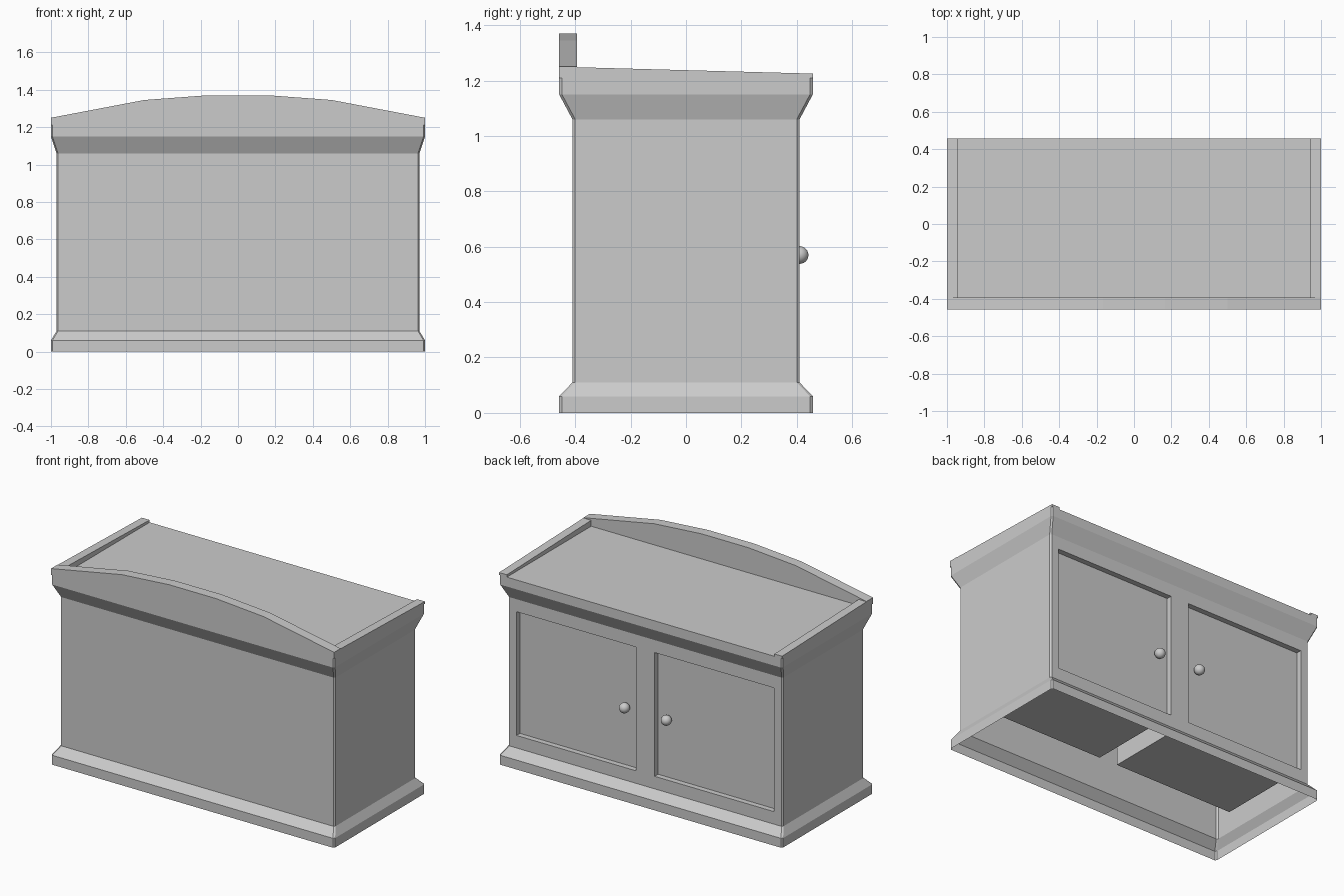
import bpy, bmesh
from mathutils import Matrix

if "Cube" in bpy.data.objects:
    bpy.data.objects.remove(bpy.data.objects["Cube"])


def finish(name, bm, recalc=True):
    if recalc:
        bmesh.ops.recalc_face_normals(bm, faces=bm.faces)
    me = bpy.data.meshes.new(name)
    bm.to_mesh(me)
    bm.free()
    ob = bpy.data.objects.new(name, me)
    bpy.context.collection.objects.link(ob)
    return ob


def box(name, lo, hi, open_front=False):
    bm = bmesh.new()
    size = [b - a for a, b in zip(lo, hi)]
    mid = [(a + b) / 2 for a, b in zip(lo, hi)]
    bmesh.ops.create_cube(bm, size=1, matrix=Matrix.Translation(mid) @ Matrix.Diagonal((*size, 1)))
    if open_front:
        bm.normal_update()
        bmesh.ops.delete(bm, geom=[f for f in bm.faces if f.normal.y > 0.9], context='FACES_ONLY')
        bmesh.ops.reverse_faces(bm, faces=bm.faces)
    return finish(name, bm, False)


def prism(name, pts, axis, a, b):
    # extrude a closed profile along x or y
    bm = bmesh.new()
    place = (lambda p, t: (t, p[0], p[1])) if axis == 'x' else (lambda p, t: (p[0], t, p[1]))
    f = bm.faces.new([bm.verts.new(place(p, a)) for p in pts])
    new = bmesh.ops.extrude_face_region(bm, geom=[f])['geom']
    off = (b - a, 0, 0) if axis == 'x' else (0, b - a, 0)
    bmesh.ops.translate(bm, vec=off, verts=[v for v in new if isinstance(v, bmesh.types.BMVert)])
    return finish(name, bm)


CX, CY = 0.008, 0.01            # corner chamfer
BX, BY = 0.97, 0.41             # body half sizes
DX0, DX1, DZ0, DZ1 = 0.065, 0.91, 0.19, 0.98   # door opening
FLOOR = 1.21

# cabinet shell: flared base and cornice, open underneath
bm = bmesh.new()
rings = []
for hx, hy, z in [(1, .458, 0), (1, .458, .06), (BX, BY, .11), (BX, BY, 1.06),
                  (1, .458, 1.15), (1, .458, FLOOR)]:
    ix, iy = hx - CX, hy - CY
    ring = [(ix, hy), (-ix, hy), (-hx, iy), (-hx, -iy), (-ix, -hy), (ix, -hy), (hx, -iy), (hx, iy)]
    rings.append([bm.verts.new((x, y, z)) for x, y in ring])
for i, (lo, hi) in enumerate(zip(rings, rings[1:])):
    for k in range(8):
        if i == 2 and k == 0:
            continue            # door wall is built below
        n = (k + 1) % 8
        bm.faces.new((lo[k], lo[n], hi[n], hi[k]))

# door wall with two openings
ix = BX - CX
xs, zs = [-ix, -DX1, -DX0, DX0, DX1, ix], [.11, DZ0, DZ1, 1.06]
grid = [[bm.verts.new((x, BY, z)) for x in xs] for z in zs]
for r in range(3):
    for c in range(5):
        if not (r == 1 and c in (1, 3)):
            bm.faces.new((grid[r][c], grid[r][c + 1], grid[r + 1][c + 1], grid[r + 1][c]))
# top board
bm.faces.new([bm.verts.new((x, y, FLOOR)) for x, y in
              ((-1, -.458), (1, -.458), (1, .458), (-1, .458))])
bmesh.ops.remove_doubles(bm, verts=bm.verts, dist=1e-4)
finish("cabinet_shell", bm)

# arched panel along the edge opposite the doors
arch = [(-1, 1.25), (-.5, 1.345), (-.165, 1.37)]
arch += [(-x, z) for x, z in reversed(arch)]
prism("arched_panel", [(-1, FLOOR)] + arch + [(1, FLOOR)], 'y', -.458, -.393)

for side, s in (("right", 1), ("left", -1)):
    # low sloping side rail
    prism(side + "_rail", [(-.393, FLOOR), (.458, FLOOR), (.458, 1.225), (-.393, 1.248)],
          'x', s * .945, s * 1.0)
    x0, x1 = sorted((s * DX0, s * DX1))
    # compartment behind the door, and the recessed door
    box(side + "_compartment", (x0, -.23, DZ0), (x1, BY, DZ1), True)
    box(side + "_door", (x0, .345, DZ0), (x1, .375, DZ1))
    # round knob
    bpy.ops.mesh.primitive_uv_sphere_add(segments=24, ring_count=14, radius=.032,
                                         location=(s * .148, .41, .57))
    knob = bpy.context.object
    knob.name = side + "_knob"
    bpy.ops.object.shade_smooth()
